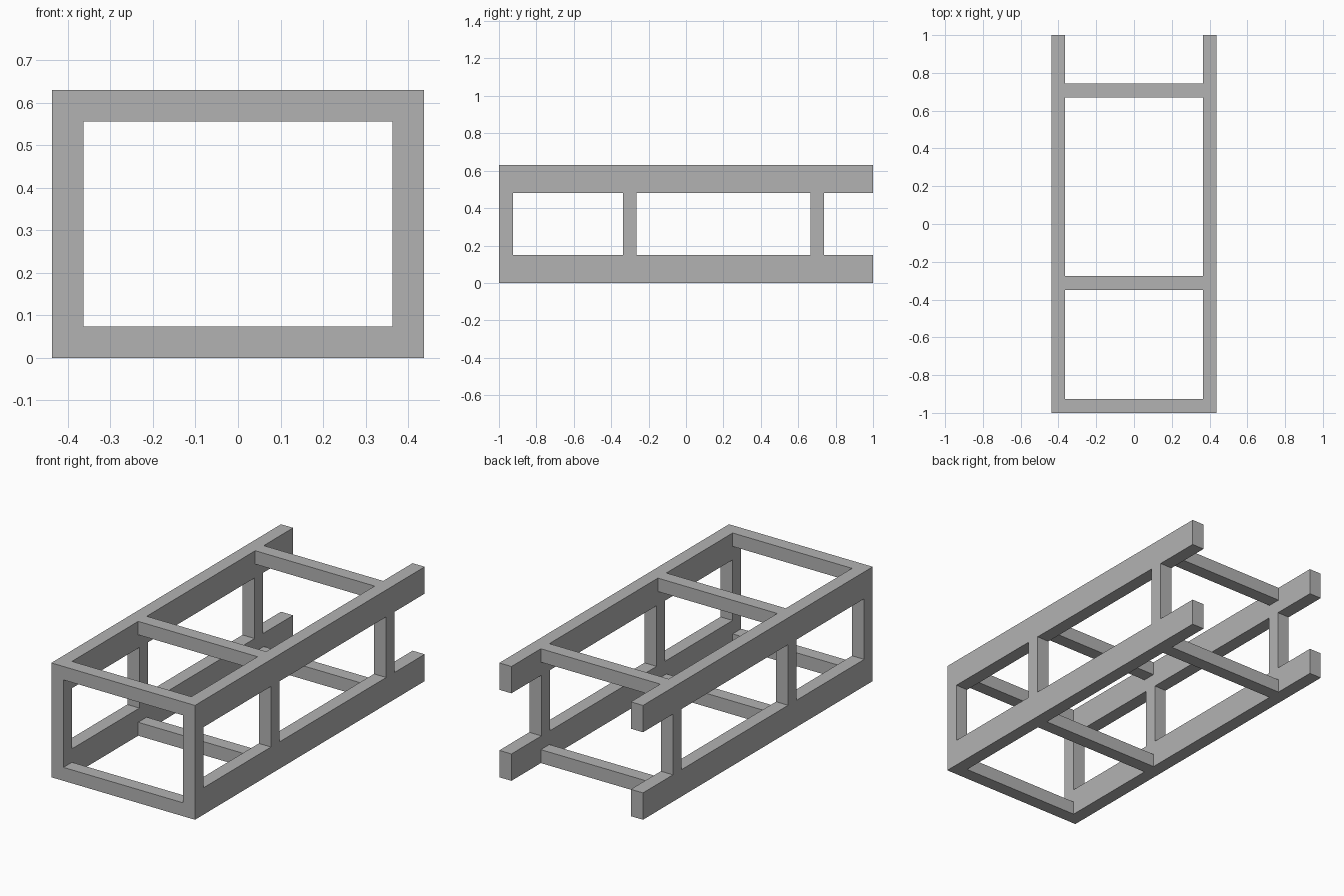
import bpy

cube = bpy.data.objects.get("Cube")
if cube:
    bpy.data.objects.remove(cube, do_unlink=True)

grey = bpy.data.materials.new("plain grey")
grey.use_nodes = True
colour = (0.45, 0.45, 0.45, 1)
grey.diffuse_color = colour
grey.node_tree.nodes["Principled BSDF"].inputs["Base Color"].default_value = colour

HALF_W, HALF_L, HEIGHT = 0.438, 1.0, 0.63
BAR = 0.074          # thickness of every bar
RAIL = 0.148         # height of the long rails
INNER = HALF_W - BAR


def box(name, x, y, z):
    """Box spanning the (low, high) ranges on each axis."""
    spans = (x, y, z)
    bpy.ops.mesh.primitive_cube_add(size=1, location=[(a + b) / 2 for a, b in spans])
    ob = bpy.context.object
    ob.name = name
    ob.scale = [b - a for a, b in spans]
    bpy.ops.object.transform_apply(location=True, rotation=False, scale=True)
    ob.data.materials.append(grey)
    return ob


def mirrored(name, x, y, z):
    """Box on the left side, mirrored to the right."""
    mod = box(name, x, y, z).modifiers.new("Mirror", "MIRROR")
    mod.use_axis[0] = True


# Long side rails
side = (INNER, HALF_W)
mirrored("lower_side_rails", side, (-HALF_L, HALF_L), (0, RAIL))
mirrored("upper_side_rails", side, (-HALF_L, HALF_L), (HEIGHT - RAIL, HEIGHT))

# Upright posts between the rails
for label, y in (("front", -HALF_L), ("middle", -0.338), ("rear", 0.665)):
    mirrored(label + "_posts", side, (y, y + BAR), (RAIL, HEIGHT - RAIL))

# Cross bars joining the two sides, top and bottom
for label, y in (("front", -HALF_L), ("middle", -0.349), ("rear", 0.67)):
    for level, z in (("lower", 0), ("upper", HEIGHT - BAR)):
        box(f"{label}_{level}_cross_bar", (-INNER, INNER), (y, y + BAR), (z, z + BAR))
